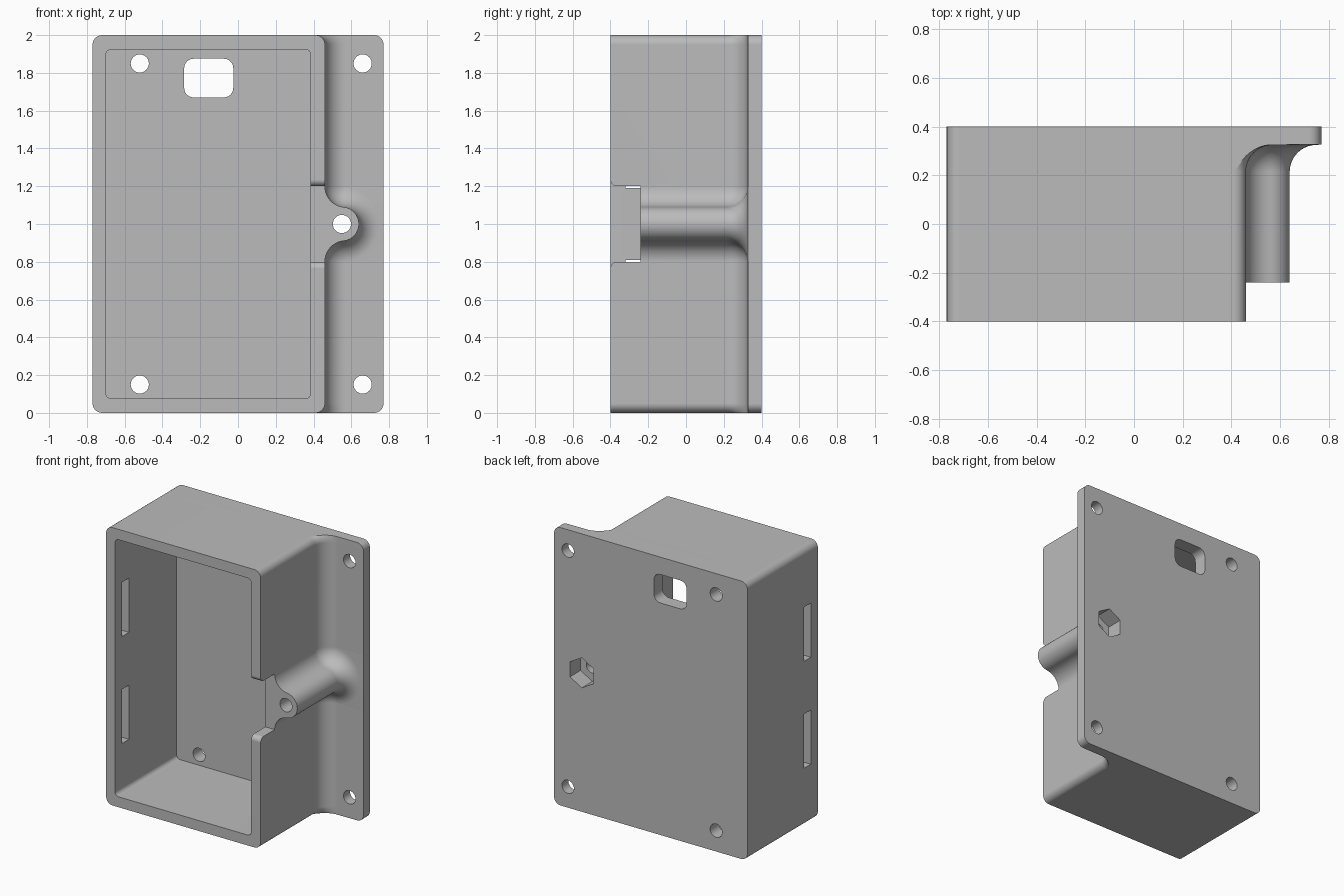
import bpy, bmesh
from math import sin, cos, asin, atan2, radians, pi, sqrt
from mathutils import Vector

cube = bpy.data.objects.get("Cube")
if cube:
    bpy.data.objects.remove(cube)

CORNER, FILLET, BOSS_R = 0.05, 0.11, 0.09
WALL_X, LEFT_X, FLANGE_X, TOP = 0.46, -0.77, 0.77, 2.0
BOSS_X, BOSS_Z = 0.55, 1.0

grey = bpy.data.materials.new("plain grey")
grey.use_nodes = True
colour = (0.5, 0.5, 0.5, 1)
grey.diffuse_color = colour
grey.node_tree.nodes["Principled BSDF"].inputs["Base Color"].default_value = colour


def arc(cx, cz, r, a, b, n):
    return [(cx + r * cos(a + (b - a) * i / n), cz + r * sin(a + (b - a) * i / n))
            for i in range(n + 1)]


def rounded_rect(x0, x1, z0, z1, r):
    corners = [(x1 - r, z1 - r), (x0 + r, z1 - r), (x0 + r, z0 + r), (x1 - r, z0 + r)]
    return [p for i, (x, z) in enumerate(corners)
            for p in arc(x, z, r, i * pi / 2, (i + 1) * pi / 2, 6)]


def loft(name, sections, axis="y"):
    """Skin matching outlines; each section is (offset along axis, outline)."""
    bm = bmesh.new()
    rings = []
    for t, pts in sections:
        rings.append([bm.verts.new((a, t, b) if axis == "y" else (t, a, b)) for a, b in pts])
    n = len(rings[0])
    for lo, hi in zip(rings, rings[1:]):
        for i in range(n):
            j = (i + 1) % n
            bm.faces.new((lo[i], lo[j], hi[j], hi[i]))
    bm.faces.new(rings[0])
    bm.faces.new(rings[-1])
    bmesh.ops.recalc_face_normals(bm, faces=bm.faces)
    mesh = bpy.data.meshes.new(name)
    bm.to_mesh(mesh)
    bm.free()
    mesh.materials.append(grey)
    obj = bpy.data.objects.new(name, mesh)
    bpy.context.collection.objects.link(obj)
    return obj


def mirror_down(pts):
    return [(x, TOP - z) for x, z in reversed(pts)]


def with_left_side(right):
    left = arc(LEFT_X + CORNER, TOP - CORNER, CORNER, pi, pi / 2, 6)
    return right + mirror_down(left) + left


def upper_right(d):
    """Right edge above the boss centre, grown outwards by d."""
    r = CORNER + d
    pts = arc(WALL_X - CORNER, TOP - CORNER, r, asin(CORNER / r), 0, 8)
    # concave neck blending wall and boss
    nx = WALL_X + FILLET
    nz = BOSS_Z + sqrt((BOSS_R + FILLET) ** 2 - (nx - BOSS_X) ** 2)
    a = atan2(nz - BOSS_Z, nx - BOSS_X)
    pts += arc(nx, nz, max(FILLET - d, 0.002), pi, pi + a, 10)
    return pts + arc(BOSS_X, BOSS_Z, BOSS_R + d, a, 0, 12)[1:]


def body_outline(d):
    up = upper_right(d)
    return with_left_side(up + mirror_down(up)[1:])


def flange_outline():
    up = arc(FLANGE_X - CORNER, TOP - CORNER, CORNER, pi / 2, 0, 8)
    up += [(FLANGE_X, z) for _, z in upper_right(FILLET)[len(up):]]
    return with_left_side(up + mirror_down(up)[1:])


# Box, screw boss and mounting flange in one skin
sections = [(-0.4, body_outline(0))]
for i in range(11):
    t = pi / 2 * i / 10
    sections.append((0.215 + FILLET * sin(t), body_outline(FILLET * (1 - cos(t)))))
sections += [(0.327, flange_outline()), (0.4, flange_outline())]
case = loft("enclosure_case", sections)

# Cutters
cutters = []


def cut(name, pts, lo, hi, axis="y"):
    cutters.append(loft(name, [(lo, pts), (hi, pts)], axis))


cut("cavity", rounded_rect(-0.7, 0.385, 0.075, 1.925, 0.03), -0.5, 0.3)
cut("window", rounded_rect(-0.285, -0.025, 1.67, 1.875, 0.05), 0.2, 0.5)
for x in (-0.52, 0.66):
    for z in (0.15, 1.85):
        cut("mounting_hole", arc(x, z, 0.048, 0, 2 * pi, 32)[:-1], 0.2, 0.5)
cut("boss_hole", arc(BOSS_X, BOSS_Z, 0.048, 0, 2 * pi, 32)[:-1], -0.5, 0.5)
cut("nut_pocket", arc(BOSS_X, BOSS_Z, 0.108, pi / 2, 5 * pi / 2, 6)[:-1], 0.28, 0.5)

# Side notch in front of the boss, with rounded lips
lip = [(-0.5, 1.235)] + arc(-0.365, 1.235, 0.035, pi, 3 * pi / 2, 6) + [(-0.24, 1.2)]
cut("notch", lip + mirror_down(lip), 0.3, 0.9, "x")

# Strap slots through the wall opposite the flange
for z in (0.42, 1.19):
    cut("slot", [(-0.32, z), (-0.24, z), (-0.24, z + 0.39), (-0.32, z + 0.39)], -0.9, -0.6, "x")

bpy.ops.object.select_all(action="DESELECT")
bpy.context.view_layer.objects.active = case
case.select_set(True)
for cutter in cutters:
    mod = case.modifiers.new("cut", "BOOLEAN")
    mod.operation, mod.solver, mod.object = "DIFFERENCE", "EXACT", cutter
    bpy.ops.object.modifier_apply(modifier=mod.name)
    bpy.data.objects.remove(cutter)

bpy.ops.object.shade_smooth_by_angle(angle=radians(30))
normals = case.modifiers.new("flat face shading", "WEIGHTED_NORMAL")
normals.keep_sharp = True
